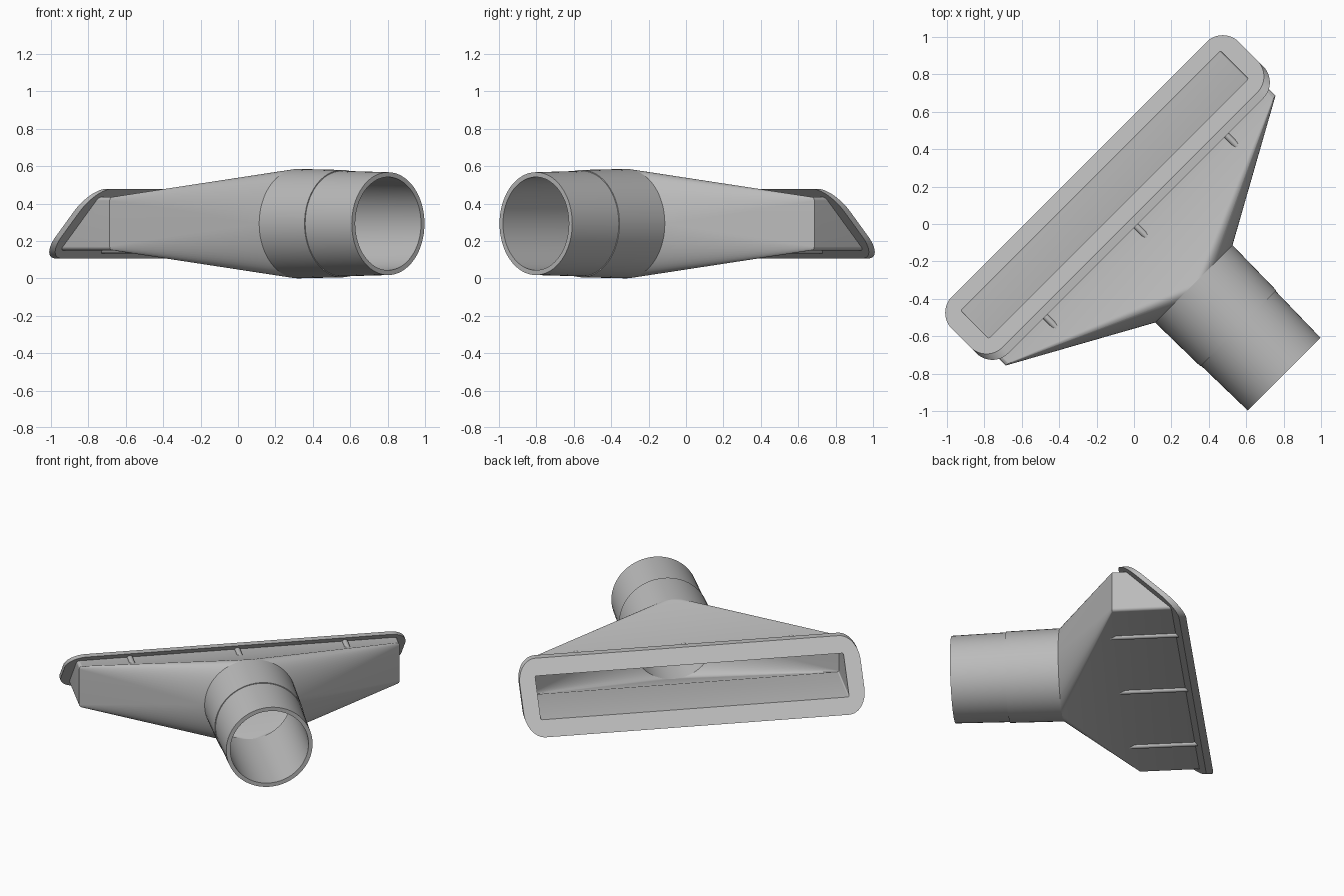
import bpy, bmesh, math
from mathutils import Matrix

if "Cube" in bpy.data.objects:
    bpy.data.objects.remove(bpy.data.objects["Cube"])

K = 16            # segments per quarter turn
ZC = 0.2925       # height of the centre line
TURN = Matrix.Rotation(math.radians(45), 4, 'Z')

grey = bpy.data.materials.new("grey_plastic")
grey.diffuse_color = (0.5, 0.5, 0.5, 1)
grey.use_nodes = True
grey.node_tree.nodes["Principled BSDF"].inputs["Base Color"].default_value = grey.diffuse_color


def slant(z, back=0.0):
    """Depth of the sloping mouth plane at height z."""
    return 0.41 - (z - 0.11) * 1.027 - back


def section(hw, hh, r, depth):
    """Rounded rectangle (or circle) ring; depth is a number or a function of z."""
    pts = []
    for q, (sx, sz) in enumerate([(1, 1), (-1, 1), (-1, -1), (1, -1)]):
        for j in range(K + 1):
            a = math.pi / 2 * (q + j / K)
            x = sx * (hw - r) + r * math.cos(a)
            z = ZC + sz * (hh - r) + r * math.sin(a)
            pts.append((x, depth(z) if callable(depth) else depth, z))
    return pts


def circle(r, y):
    return section(r, r, r, y)


def finish(bm, name):
    bmesh.ops.remove_doubles(bm, verts=bm.verts, dist=1e-5)
    bmesh.ops.recalc_face_normals(bm, faces=bm.faces)
    bm.transform(TURN)
    me = bpy.data.meshes.new(name)
    bm.to_mesh(me)
    bm.free()
    me.materials.append(grey)
    ob = bpy.data.objects.new(name, me)
    bpy.context.collection.objects.link(ob)
    bpy.ops.object.select_all(action='DESELECT')
    ob.select_set(True)
    bpy.context.view_layer.objects.active = ob
    bpy.ops.object.shade_smooth_by_angle(angle=math.radians(25))
    return ob


def loft(name, rings):
    """Skin a closed chain of rings into a hollow shell."""
    bm = bmesh.new()
    loops = [[bm.verts.new(p) for p in ring] for ring in rings]
    n = len(loops[0])
    for a, b in zip(loops, loops[1:] + loops[:1]):
        for i in range(n):
            k = (i + 1) % n
            bm.faces.new((a[i], a[k], b[k], b[i]))
    finish(bm, name)


# Hose pipe with a small step part way along
loft("hose_pipe", [
    circle(0.275, -1.135), circle(0.282, -0.79), circle(0.287, -0.79),
    circle(0.2925, -0.4525), circle(0.258, -0.4525), circle(0.249, -1.135)])

# Hood: round-to-rectangular transition, then a straight duct to the mouth
loft("hood", [
    circle(0.2925, -0.4525),
    section(1.02, 0.1425, 0.02, -0.05),
    section(1.02, 0.1425, 0.02, lambda z: slant(z, 0.02)),
    section(0.982, 0.103, 0.008, lambda z: slant(z, 0.02)),
    section(0.982, 0.103, 0.008, -0.05),
    circle(0.258, -0.4525)])

# Sloping flange around the mouth
loft("mouth_flange", [
    section(1.085, 0.186, 0.12, lambda z: slant(z, 0.045)),
    section(1.085, 0.186, 0.12, slant),
    section(0.982, 0.103, 0.008, slant),
    section(0.982, 0.103, 0.008, lambda z: slant(z, 0.045))])

# Round ribs stiffening the flange, above and below the duct
for side, z, y0, y1 in (("top", 0.437, -0.10, 0.03), ("bottom", 0.150, -0.09, 0.345)):
    for i, x in enumerate((-0.685, 0, 0.685)):
        bm = bmesh.new()
        bmesh.ops.create_cone(
            bm, cap_ends=True, segments=16, radius1=0.017, radius2=0.017, depth=y1 - y0,
            matrix=Matrix.Translation((x, (y0 + y1) / 2, z)) @ Matrix.Rotation(math.pi / 2, 4, 'X'))
        finish(bm, f"{side}_rib_{i + 1}")
